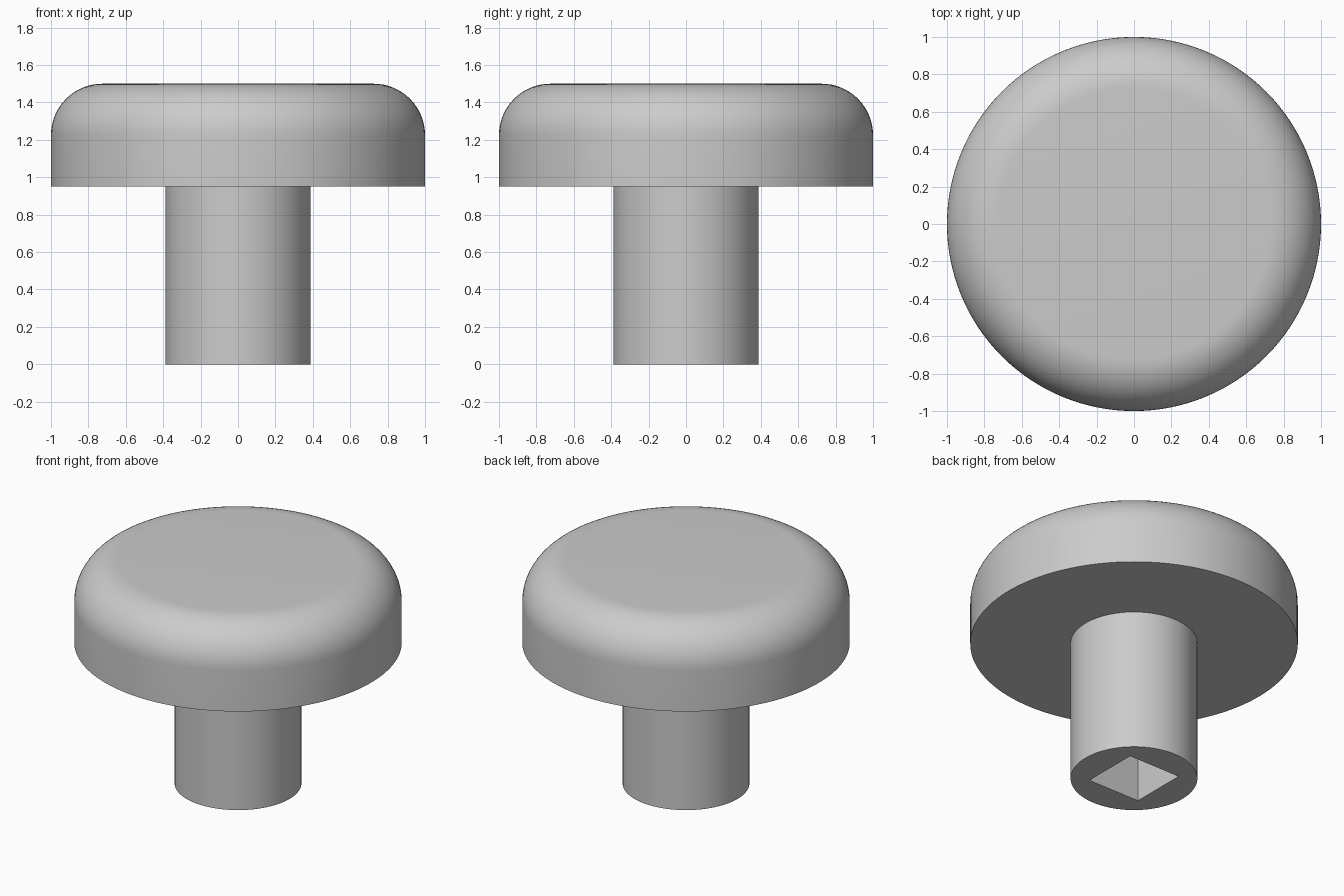
import bpy, bmesh, math

if "Cube" in bpy.data.objects:
    bpy.data.objects.remove(bpy.data.objects["Cube"])

SIDES = 128
CAP_BOTTOM, CAP_TOP = 0.95, 1.5
STEM_R, SOCKET, SOCKET_DEPTH = 0.387, 0.386, 0.75

grey = bpy.data.materials.new("grey plastic")
grey.diffuse_color = (0.6, 0.6, 0.6, 1)
grey.use_nodes = True
grey.node_tree.nodes["Principled BSDF"].inputs["Base Color"].default_value = grey.diffuse_color


def cylinder(name, radius, z0, z1):
    bpy.ops.mesh.primitive_cylinder_add(vertices=SIDES, radius=radius, depth=z1 - z0,
                                        location=(0, 0, (z0 + z1) / 2))
    ob = bpy.context.object
    ob.name = name
    ob.data.materials.append(grey)
    return ob


def smooth(ob):
    bpy.ops.object.select_all(action='DESELECT')
    ob.select_set(True)
    bpy.context.view_layer.objects.active = ob
    bpy.ops.object.shade_smooth_by_angle(angle=math.radians(30))


# Round cap with a large fillet around its top rim
cap = cylinder("cap", 1.0, CAP_BOTTOM, CAP_TOP)
bm = bmesh.new()
bm.from_mesh(cap.data)
rim = [e for e in bm.edges if all(v.co.z > 0 for v in e.verts)]
bmesh.ops.bevel(bm, geom=rim, offset=0.275, offset_type='OFFSET', segments=16,
                profile=0.5, affect='EDGES')
bm.to_mesh(cap.data)
bm.free()
smooth(cap)

# Stem with a square socket cut into its lower end
stem = cylinder("stem", STEM_R, 0.0, CAP_BOTTOM)
bpy.ops.mesh.primitive_cube_add(size=1, location=(0, 0, SOCKET_DEPTH / 2 - 0.1))
cutter = bpy.context.object
cutter.name = "socket_cutter"
cutter.scale = (SOCKET, SOCKET, SOCKET_DEPTH + 0.2)
cutter.data.materials.append(grey)
cutter.hide_render = True

cut = stem.modifiers.new("socket", 'BOOLEAN')
cut.operation = 'DIFFERENCE'
cut.solver = 'EXACT'
cut.object = cutter
bpy.context.view_layer.objects.active = stem
bpy.ops.object.modifier_apply(modifier=cut.name)
bpy.data.objects.remove(cutter)
smooth(stem)
